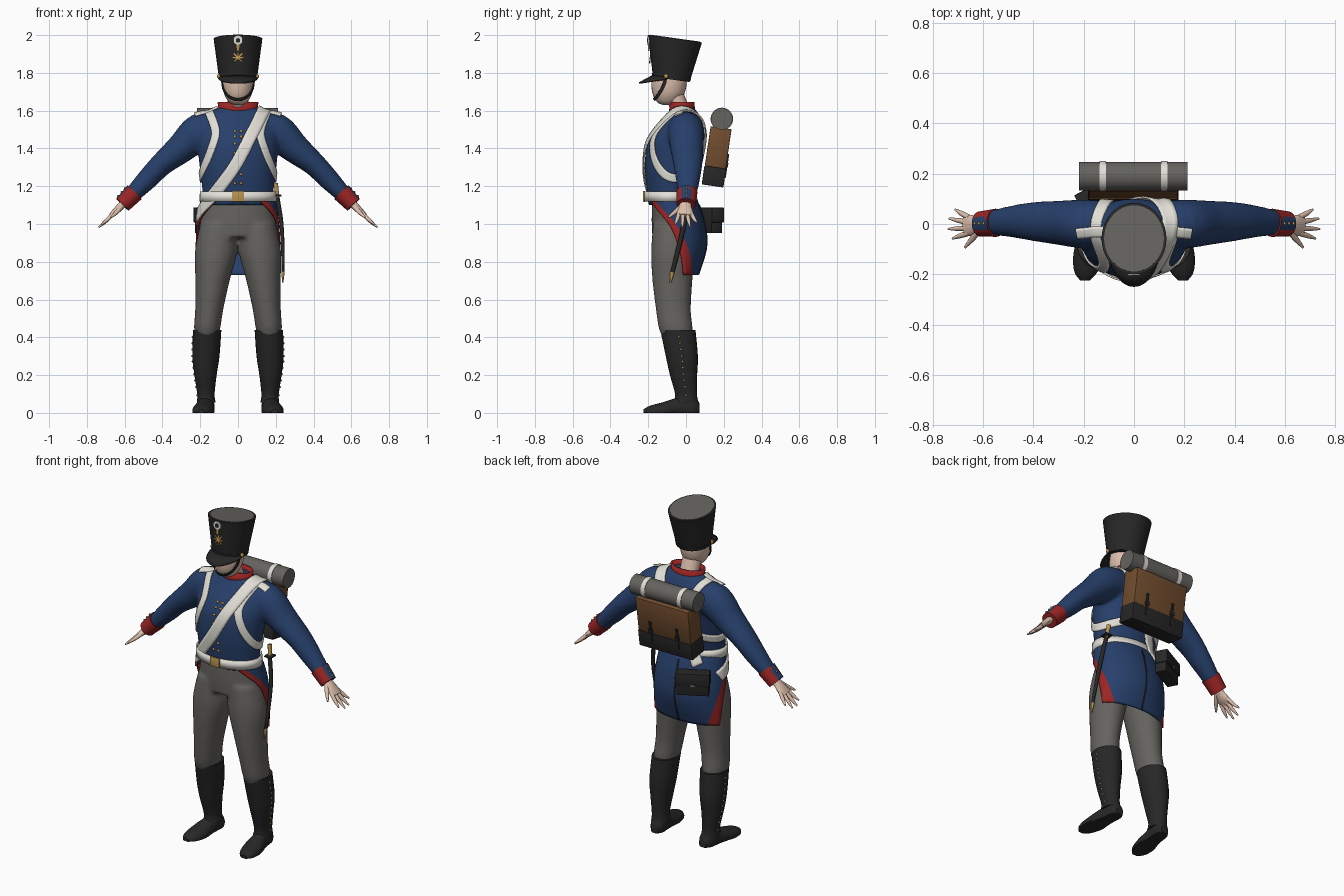
import bpy, bmesh, math
from mathutils import Vector, Matrix
from mathutils.bvhtree import BVHTree

if "Cube" in bpy.data.objects:
    bpy.data.objects.remove(bpy.data.objects["Cube"])

X, Y, Z = Vector((1, 0, 0)), Vector((0, 1, 0)), Vector((0, 0, 1))

def colour(name, r, g, b):
    m = bpy.data.materials.new(name)
    m.diffuse_color = (r, g, b, 1)
    m.use_nodes = True
    m.node_tree.nodes["Principled BSDF"].inputs["Base Color"].default_value = m.diffuse_color
    return m

NAVY = colour("navy cloth", .02, .05, .145)
RED = colour("red facing", .33, .018, .018)
WHITE = colour("white leather", .76, .74, .68)
GREY = colour("grey cloth", .13, .125, .115)
BLACK = colour("black leather", .02, .02, .02)
BRASS = colour("brass", .5, .3, .08)
SKIN = colour("skin", .72, .52, .41)
BROWN = colour("brown hide", .17, .075, .028)

def finish(name, bm, *mats):
    me = bpy.data.meshes.new(name)
    bm.to_mesh(me)
    bm.free()
    for m in mats:
        me.materials.append(m)
    ob = bpy.data.objects.new(name, me)
    bpy.context.collection.objects.link(ob)
    return ob

def solid(ob, t):
    m = ob.modifiers.new("thickness", 'SOLIDIFY')
    m.thickness, m.offset = t, 0
    return ob

def mirror(ob):
    ob.modifiers.new("mirror", 'MIRROR').use_mirror_merge = False
    return ob

def curve(pts, k):
    """Catmull-Rom resampling of tuples of any length."""
    if k < 2:
        return [tuple(p) for p in pts]
    out = []
    for i in range(len(pts) - 1):
        a, b, c, d = (pts[max(0, min(len(pts) - 1, i + j))] for j in (-1, 0, 1, 2))
        for s in range(k):
            t = s / k
            out.append(tuple(.5 * (2*q + (r-p)*t + (2*p-5*q+4*r-s4)*t*t + (3*q-p-3*r+s4)*t**3)
                             for p, q, r, s4 in zip(a, b, c, d)))
    return out + [tuple(pts[-1])]

def surface(name, rows, mats, closed=False, caps=False):
    bm = bmesh.new()
    vs = [[bm.verts.new(p) for p in r] for r in rows]
    n = len(rows[0])
    for a, b in zip(vs, vs[1:]):
        for j in range(n if closed else n - 1):
            bm.faces.new((a[j], a[(j+1) % n], b[(j+1) % n], b[j]))
    if caps:
        bm.faces.new(vs[0])
        bm.faces.new(vs[-1])
        bmesh.ops.recalc_face_normals(bm, faces=bm.faces)
    return finish(name, bm, *mats)

def loft(name, secs, mat, axis=None, ref=Y, k=4, n=24, caps=True, floor=None):
    """Elliptical rings (x, y, z, a, b); b runs along ref, a across it."""
    secs = curve(secs, k)
    rows = []
    for i, s in enumerate(secs):
        t = axis or Vector(secs[min(i+1, len(secs)-1)][:3]) - Vector(secs[max(i-1, 0)][:3])
        t = t.normalized()
        v = (ref - t * ref.dot(t)).normalized()
        u = v.cross(t)
        ring = []
        for j in range(n):
            w = 2 * math.pi * j / n
            p = Vector(s[:3]) + u * s[3] * math.cos(w) + v * s[4] * math.sin(w)
            if floor is not None:
                p.z = max(p.z, floor)
            ring.append(p)
        rows.append(ring)
    return surface(name, rows, [mat], True, caps)

def box(name, c, size, mat, rot=None, bevel=.004):
    bm = bmesh.new()
    bmesh.ops.create_cube(bm, size=1, matrix=Matrix.Translation(c) @ (rot or Matrix()) @ Matrix.Diagonal((*size, 1)))
    if bevel:
        bmesh.ops.bevel(bm, geom=bm.edges[:], offset=bevel, segments=2, affect='EDGES', profile=.5)
    return finish(name, bm, mat)

def beads(name, pts, r, mat):
    bm = bmesh.new()
    for p in pts:
        bmesh.ops.create_uvsphere(bm, u_segments=10, v_segments=6, radius=r, matrix=Matrix.Translation(p))
    return finish(name, bm, mat)

def fuse(name, obs):
    """Melt overlapping closed parts into one smooth skin."""
    bpy.ops.object.select_all(action='DESELECT')
    for o in obs:
        o.select_set(True)
    bpy.context.view_layer.objects.active = obs[0]
    bpy.ops.object.join()
    ob = obs[0]
    ob.name = name
    m = ob.modifiers.new("skin", 'REMESH')
    m.mode, m.voxel_size = 'VOXEL', .011
    m = ob.modifiers.new("soften", 'SMOOTH')
    m.factor, m.iterations = .5, 6
    for md in [m.name for m in ob.modifiers]:
        bpy.ops.object.modifier_apply(modifier=md)
    return ob

def tree(*obs):
    vs, fs = [], []
    for o in obs:
        k = len(vs)
        vs += [v.co.copy() for v in o.data.vertices]
        fs += [[k + i for i in p.vertices] for p in o.data.polygons]
    return BVHTree.FromPolygons(vs, fs)

def ribbon(name, pts, width, mat, bvh, off=.006, thick=.007):
    """Strap that hugs the surface below its path."""
    hits = [bvh.find_nearest(Vector(p))[:2] for p in curve(pts, 8)]
    rows = []
    for i, (p, nrm) in enumerate(hits):
        t = hits[min(i+1, len(hits)-1)][0] - hits[max(i-1, 0)][0]
        side = t.cross(nrm).normalized()
        row = []
        for j in range(5):
            q, m = bvh.find_nearest(p + nrm * off + side * width * (j/4 - .5))[:2]
            row.append(q + m * off)
        rows.append(row)
    return solid(surface(name, rows, [mat]), thick)

# coat: torso and sleeves
torso = loft("coat", [(0, -.08, 1.10, .187, .118), (0, -.085, 1.17, .188, .122), (0, -.075, 1.30, .203, .143),
                      (0, -.057, 1.42, .215, .15), (0, -.033, 1.50, .215, .132), (0, -.018, 1.57, .185, .092),
                      (0, -.018, 1.62, .1, .058)], NAVY, Z, n=40)
arm = [(.1, 0, 1.5, .09, .09), (.2, 0, 1.487, .1, .097), (.3, .005, 1.402, .08, .088), (.405, .01, 1.315, .062, .077),
       (.48, .01, 1.237, .056, .064), (.56, .005, 1.155, .044, .05), (.59, 0, 1.125, .04, .046)]
sleeves = [loft("sleeve", [(s * a[0], *a[1:]) for a in arm], NAVY) for s in (-1, 1)]
coat = fuse("coat", [torso] + sleeves)

# trousers: hips and legs
hips = loft("hips", [(0, -.07, 1.14, .18, .108), (0, -.06, 1.02, .2, .122), (0, -.06, .93, .2, .118)], GREY, Z, n=40)
leg = [(.1, -.06, 1.0, .1, .115), (.117, -.072, .85, .112, .113), (.135, -.072, .7, .091, .106),
       (.152, -.067, .55, .075, .093), (.163, -.055, .45, .07, .09), (.165, -.045, .39, .058, .075)]
legs = [loft("leg", [(s * a[0], *a[1:]) for a in leg], GREY, Z) for s in (-1, 1)]
trousers = fuse("trousers", [hips] + legs)

# coat tails with turned-back red edges: z, centre y, radii, edge angle, red width
tail = curve([(1.15, -.083, .19, .125, 155, 14), (1.1, -.07, .2, .136, 137, 16), (1.0, -.055, .214, .15, 104, 14),
              (.88, -.045, .221, .15, 88, 18), (.73, -.045, .228, .106, 73, 27)], 6)
rows = []
for z, cy, rx, ry, e, r in tail:
    half = [(e - r) * i / 12 for i in range(13)] + [e - r * (2 - i) / 3 for i in range(3)]
    angs = [-a for a in half[:0:-1]] + half
    rows.append([(rx * math.sin(math.radians(a)), cy + ry * math.cos(math.radians(a)), z) for a in angs])
tails = surface("coat_tails", rows, [NAVY, RED])
cols = len(rows[0]) - 1
for i, p in enumerate(tails.data.polygons):
    p.material_index = int(i % cols < 3 or i % cols >= cols - 3)
solid(tails, .008)
body = tree(coat, trousers, tails)
ribbon("tail_vent", [(0, .06, 1.1), (0, .1, .95), (0, .06, .735)], .008, BLACK, body, .006, .004)

# straps
ribbon("cross_belt", [(-.2, -.02, 1.02), (-.17, -.13, 1.09), (-.02, -.22, 1.3), (.075, -.18, 1.48), (.14, -.06, 1.61),
                      (.14, .03, 1.6), (.09, .1, 1.5), (-.03, .09, 1.3), (-.13, .08, 1.1)], .066, WHITE, body, .01)
mirror(ribbon("pack_strap", [(.1, .09, 1.48), (.14, .04, 1.59), (.155, -.04, 1.6), (.12, -.16, 1.49), (.15, -.18, 1.38),
                             (.19, -.12, 1.27), (.2, -.04, 1.24), (.1, .06, 1.27)], .045, WHITE, body))
mirror(ribbon("shoulder_tab", [(.11, -.03, 1.62), (.17, -.035, 1.6), (.225, -.035, 1.57)], .045, WHITE, body, .008))
solid(loft("waist_belt", [(0, -.085, 1.118, .2, .134), (0, -.085, 1.172, .198, .133)], WHITE, Z, k=1, n=48, caps=False), .008)
box("belt_plate", (0, -.222, 1.146), (.066, .012, .058), BRASS)

# coat buttons
beads("coat_buttons", [body.find_nearest(Vector((s * .02, -.26, z)))[0] for s in (-1, 1)
                       for z in (1.55, 1.5, 1.44, 1.38, 1.32, 1.26, 1.21)], .008, BRASS)

# cuffs with a buttoned navy flap
cuff = loft("cuff", [(.548, .005, 1.168, .052, .056), (.612, 0, 1.103, .046, .05)], RED, k=4)
cuff.data.materials.append(NAVY)
for p in cuff.data.polygons:
    if p.normal.z > .4 and abs(p.center.y) < .025 and len(p.vertices) == 4:
        p.material_index = 1
mirror(cuff)
mirror(beads("cuff_buttons", [(.598 + .018 * i, .002, 1.19 - .021 * i) for i in range(3)], .006, BRASS))

# hands
mirror(loft("palm", [(.585, 0, 1.13, .022, .03), (.62, -.003, 1.095, .02, .032), (.65, -.005, 1.065, .017, .042),
                     (.675, -.008, 1.045, .01, .036)], SKIN, n=16))
for i, (y, x2, y2) in enumerate([(.026, .712, .058), (.006, .735, .022), (-.016, .738, -.02), (-.036, .722, -.058)]):
    mirror(loft(f"finger_{i}", [(.655, y, 1.06, .011, .011), ((.66 + x2) / 2, (y + y2) / 2, 1.715 - (.66 + x2) / 2, .01, .01),
                                (x2, y2, 1.72 - x2, .004, .004)], SKIN, n=10))
mirror(loft("thumb", [(.61, -.015, 1.1, .014, .014), (.64, -.055, 1.065, .012, .012), (.672, -.093, 1.035, .005, .005)], SKIN, ref=Z, n=10))

# boots and feet
boot = loft("boot", [(.163, -.043, .44, .075, .093), (.17, -.022, .3, .072, .085), (.172, -.013, .2, .059, .072),
                     (.17, 0, .1, .046, .058), (.168, 0, .055, .05, .066)], BLACK, Z)
shin = tree(boot)
mirror(boot)
mirror(loft("shoe", [(.163, .072, .02, .024, .03), (.166, .04, .03, .042, .06), (.172, -.03, .025, .046, .06),
                     (.183, -.12, .012, .058, .045), (.191, -.19, .008, .046, .03), (.195, -.225, .005, .018, .014)],
            BLACK, Y, Z, floor=0))
mirror(beads("boot_buttons", [shin.find_nearest(Vector((.3, -.04 * i / 9, .09 + .035 * i)))[0] for i in range(10)], .006, BRASS))

# collar, neck, head
solid(loft("collar", [(0, -.022, 1.575, .092, .064), (0, -.02, 1.645, .104, .061)], RED, Z, k=1, n=32, caps=False), .01)
loft("neck", [(0, -.02, 1.58, .055, .05), (0, -.07, 1.7, .055, .055)], SKIN, Z, k=1)
head = loft("head", [(0, -.098, 1.63, .018, .022), (0, -.098, 1.645, .048, .055), (0, -.093, 1.69, .074, .084),
                     (0, -.09, 1.75, .083, .094), (0, -.09, 1.8, .08, .085)], SKIN, Z)
ribbon("chin_strap", [(-.084, -.105, 1.785), (-.08, -.12, 1.73), (-.055, -.15, 1.68), (0, -.17, 1.658),
                      (.055, -.15, 1.68), (.08, -.12, 1.73), (.084, -.105, 1.785)], .016, BLACK, tree(head), .005, .005)

# tall hat
TILT = Vector((0, .14, 1))
loft("hat", [(0, -.078, 1.765, .1, .098), (0, -.058, 1.981, .129, .144)], BLACK, TILT, k=1, n=40)
loft("hat_band", [(0, -.078, 1.768, .103, .101), (0, -.0765, 1.785, .105, .104)], BLACK, TILT, k=1, n=40)
loft("hat_top", [(0, -.058, 1.975, .119, .133), (0, -.0575, 1.984, .119, .133)], GREY, TILT, k=1, n=40)
arc = [math.radians(-80 + 8 * i) for i in range(21)]
solid(surface("visor", [[((.1 + .004 * f) * math.sin(a), -.078 - (.096 + .074 * f) * math.cos(a),
                          1.77 + (.016 - .04 * f) * math.cos(a)) for a in arc] for f in (0, .5, 1)], [BLACK]), .008)
beads("strap_bosses", [(s * .1, -.105, 1.782) for s in (-1, 1)], .012, BRASS)
for nm, r, y, m in (("cockade", .025, -.204, WHITE), ("cockade_centre", .012, -.207, BLACK)):
    loft(nm, [(0, -.19, 1.972, r, r), (0, y, 1.972, r, r)], m, Y, Z, k=1)
box("cockade_loop", (0, -.196, 1.933), (.014, .008, .032), BRASS, bevel=0)
# plain sunburst badge
for i in range(4):
    box(f"badge_ray_{i}", (0, -.189, 1.88), (.062, .007, .007), BRASS,
        Matrix.Rotation(-.12, 4, 'X') @ Matrix.Rotation(math.pi * i / 4, 4, 'Y'), 0)

# backpack and rolled blanket
lean = Matrix.Rotation(math.radians(-8.4), 4, 'X')
def on_pack(x, y, z):
    return Vector((-.003, .163, 1.355)) + lean @ Vector((x, y, z))
box("pack_upper", on_pack(0, 0, .05), (.355, .112, .212), BROWN, lean)
box("pack_lower", on_pack(0, 0, -.105), (.36, .116, .1), BLACK, lean)
for s in (-1, 1):
    box("pack_closure", on_pack(s * .09, .059, -.04), (.014, .008, .13), BLACK, lean, 0)
    box("pack_buckle", on_pack(s * .09, .061, -.035), (.026, .01, .022), BLACK, lean, 0)
loft("blanket_roll", [(-.218, .19, 1.556, .057, .057), (.212, .19, 1.556, .057, .057)], GREY, X, Z, k=1, n=32)
for x in (-.125, .12):
    loft("blanket_strap", [(x - .013, .19, 1.556, .06, .06), (x + .013, .19, 1.556, .06, .06)], WHITE, X, Z, k=1, n=32)

# cartridge pouch
turn = Matrix.Rotation(math.radians(28), 4, 'Z')
def on_pouch(x, y, z):
    return Vector((-.135, .122, 1.02)) + turn @ Vector((x, y, z))
box("pouch", on_pouch(0, 0, -.005), (.18, .066, .125), BLACK, turn)
box("pouch_lid", on_pouch(0, .004, .028), (.19, .074, .078), BLACK, turn)
box("pouch_stud", on_pouch(0, .042, -.005), (.024, .005, .006), WHITE, turn, 0)

# sword
loft("scabbard", [(.208, .01, 1.14, .012, .013), (.23, -.01, 1.0, .011, .013), (.238, -.05, .83, .009, .012),
                  (.238, -.075, .735, .007, .01)], BLACK, n=12)
loft("scabbard_tip", [(.238, -.072, .745, .009, .012), (.237, -.083, .69, .003, .004)], BRASS, k=1, n=12)
loft("sword_grip", [(.21, .01, 1.135, .01, .012), (.204, .016, 1.18, .011, .012), (.2, .022, 1.215, .012, .014)], BRASS, n=12)
box("sword_guard", (.208, .012, 1.15), (.045, .05, .01), BLACK, bevel=.002)

# smooth shading with crisp edges
bpy.ops.object.select_all(action='SELECT')
bpy.context.view_layer.objects.active = coat
bpy.ops.object.shade_smooth_by_angle(angle=math.radians(40))
